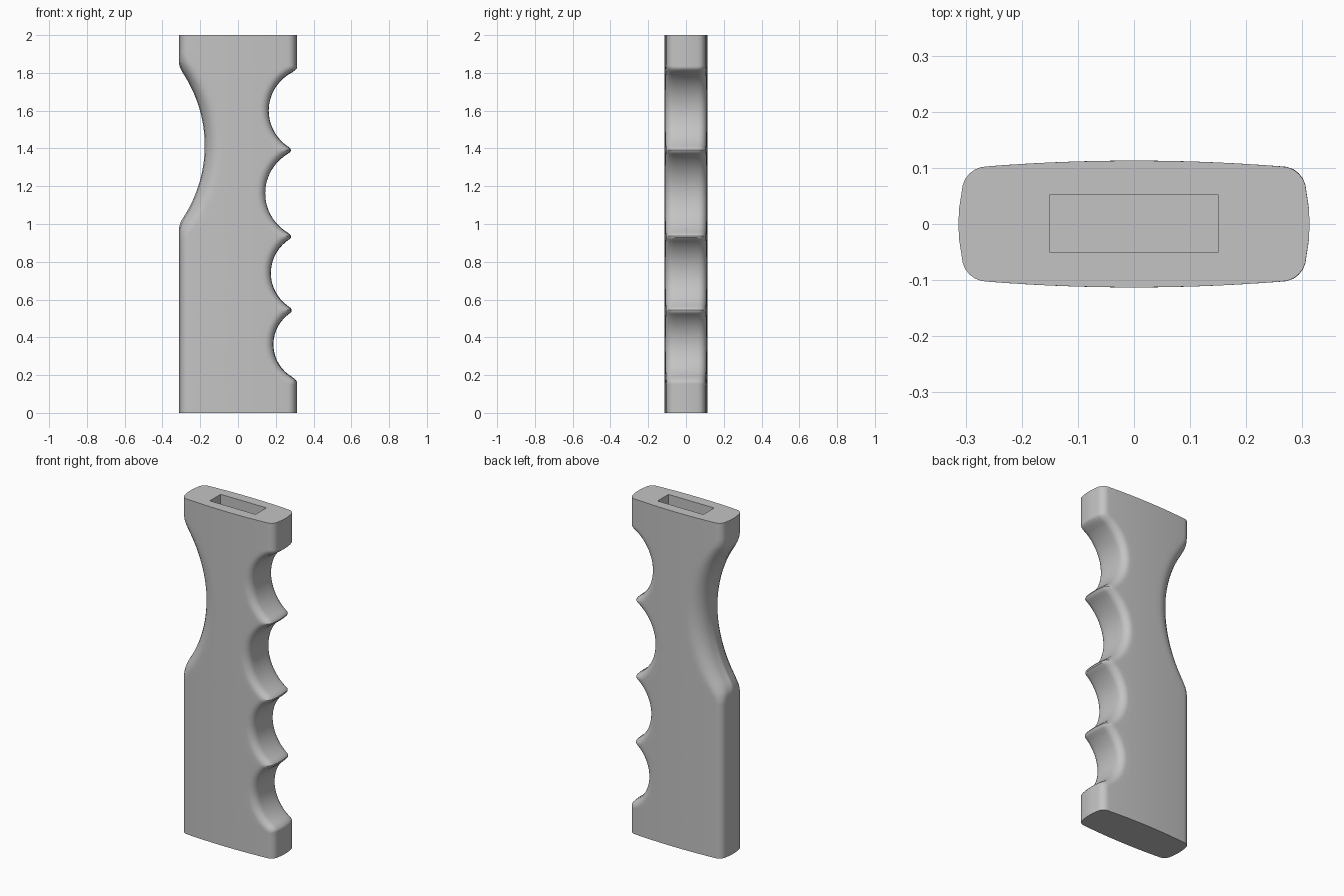
import bpy, bmesh, math

if "Cube" in bpy.data.objects:
    bpy.data.objects.remove(bpy.data.objects["Cube"])

N = 220          # height steps
ARC = 6          # steps per rounded corner
END, SIDE = 4, 10
Z = [2.0 * i / N for i in range(N + 1)]


def scoop(z, lo, hi, deep, edge, base):
    """Half-width left by a circular cut between heights lo and hi."""
    if not lo <= z <= hi:
        return base
    h, d = (hi - lo) / 2, edge - deep
    r = (h * h + d * d) / (2 * d)
    return min(base, deep + r - math.sqrt(r * r - (z - (lo + hi) / 2) ** 2))


def blurred(f, z, w=0.016):
    """Rounds the ridges of a profile."""
    return sum(f(z + w * k / 4) for k in range(-4, 5)) / 9


def finger_raw(z):
    cuts = [(1.39, 1.81, .162, .293), (.935, 1.39, .144, .293),
            (.545, .935, .173, .293), (.18, .545, .186, .297)]
    return min(scoop(z, *c, .307) for c in cuts)


def finger(z):
    return blurred(finger_raw, z)


def thumb(z):
    return blurred(lambda t: scoop(t, 1.0, 1.83, .175, .307, .307), z, .03)


def thumb_inner(z):
    return blurred(lambda t: scoop(t, .95, 1.87, .083, .262, .262), z, .03)


def eroded(f, z, e):
    """Profile offset inwards by distance e, for an even rolled edge."""
    if e < 1e-6:
        return f(z)
    return min(f(z + e * k / 6) - e * math.sqrt(1 - (k / 6) ** 2) for k in range(-6, 7))


def half_thick(x):
    return 0.113 - 0.011 * (x / 0.27) ** 2


def half_section(z):
    """Front corner points of one slice: right corner and left corner."""
    right, left = [], []
    rr = 0.045
    h = half_thick(eroded(finger, z, rr))
    lo, li = thumb(z), thumb_inner(z)
    w = max(lo - li, 0.03)
    ry = 0.045 + 0.055 * min(1, max(0, (w - 0.045) / 0.05))
    hl = half_thick(lo - w)
    for k in range(ARC + 1):
        a = math.pi / 2 * k / ARC
        right.append((eroded(finger, z, rr * (1 - math.cos(a))), h - rr * (1 - math.sin(a))))
        left.append((-(lo - w * (1 - math.cos(a))), hl - ry * (1 - math.sin(a))))
    return right, left


def end_face(x, y):
    """Slightly bulged points strictly between the corners of an end."""
    bulge = 0.006 * max(0, (abs(x) - 0.15) / 0.157) * (1 if x > 0 else -1)
    return [(x + bulge * (1 - t * t), y * t) for t in
            (-1 + 2 * k / END for k in range(1, END))]


def section(z):
    right, left = half_section(z)
    (x0, y0), (x1, y1) = right[-1], left[-1]
    side = []
    for k in range(1, SIDE):
        x = x0 + (x1 - x0) * k / SIDE
        side.append((x, half_thick(x)))
    back = right + side + left[::-1]
    front = [(x, -y) for x, y in back[::-1]]
    return back + end_face(*left[0])[::-1] + front + end_face(*right[0])


# Grip body lofted through stacked slices
bm = bmesh.new()
rings = [[bm.verts.new((x, y, z)) for x, y in section(z)] for z in Z]
n = len(rings[0])
for a, b in zip(rings, rings[1:]):
    for i in range(n):
        j = (i + 1) % n
        bm.faces.new((a[i], a[j], b[j], b[i]))
bm.faces.new(rings[0][::-1])
bm.faces.new(rings[-1])
bmesh.ops.recalc_face_normals(bm, faces=bm.faces)
mesh = bpy.data.meshes.new("grip_body")
bm.to_mesh(mesh)
bm.free()
grip = bpy.data.objects.new("grip_body", mesh)
bpy.context.collection.objects.link(grip)

grey = bpy.data.materials.new("plain_grey")
grey.diffuse_color = (0.55, 0.55, 0.55, 1)
grey.use_nodes = True
grey.node_tree.nodes["Principled BSDF"].inputs["Base Color"].default_value = grey.diffuse_color
mesh.materials.append(grey)

# Rectangular slot in the top
bpy.ops.mesh.primitive_cube_add(size=1, location=(0, 0.001, 2.0))
cutter = bpy.context.object
cutter.name = "slot_cutter"
cutter.scale = (0.302, 0.102, 0.6)
cutter.hide_render = True
cutter.data.materials.append(grey)
mod = grip.modifiers.new("slot", 'BOOLEAN')
mod.operation = 'DIFFERENCE'
mod.solver = 'EXACT'
mod.object = cutter

bpy.ops.object.select_all(action='DESELECT')
grip.select_set(True)
bpy.context.view_layer.objects.active = grip
bpy.ops.object.modifier_apply(modifier="slot")
bpy.data.objects.remove(cutter)
bpy.ops.object.shade_smooth_by_angle(angle=math.radians(35))
